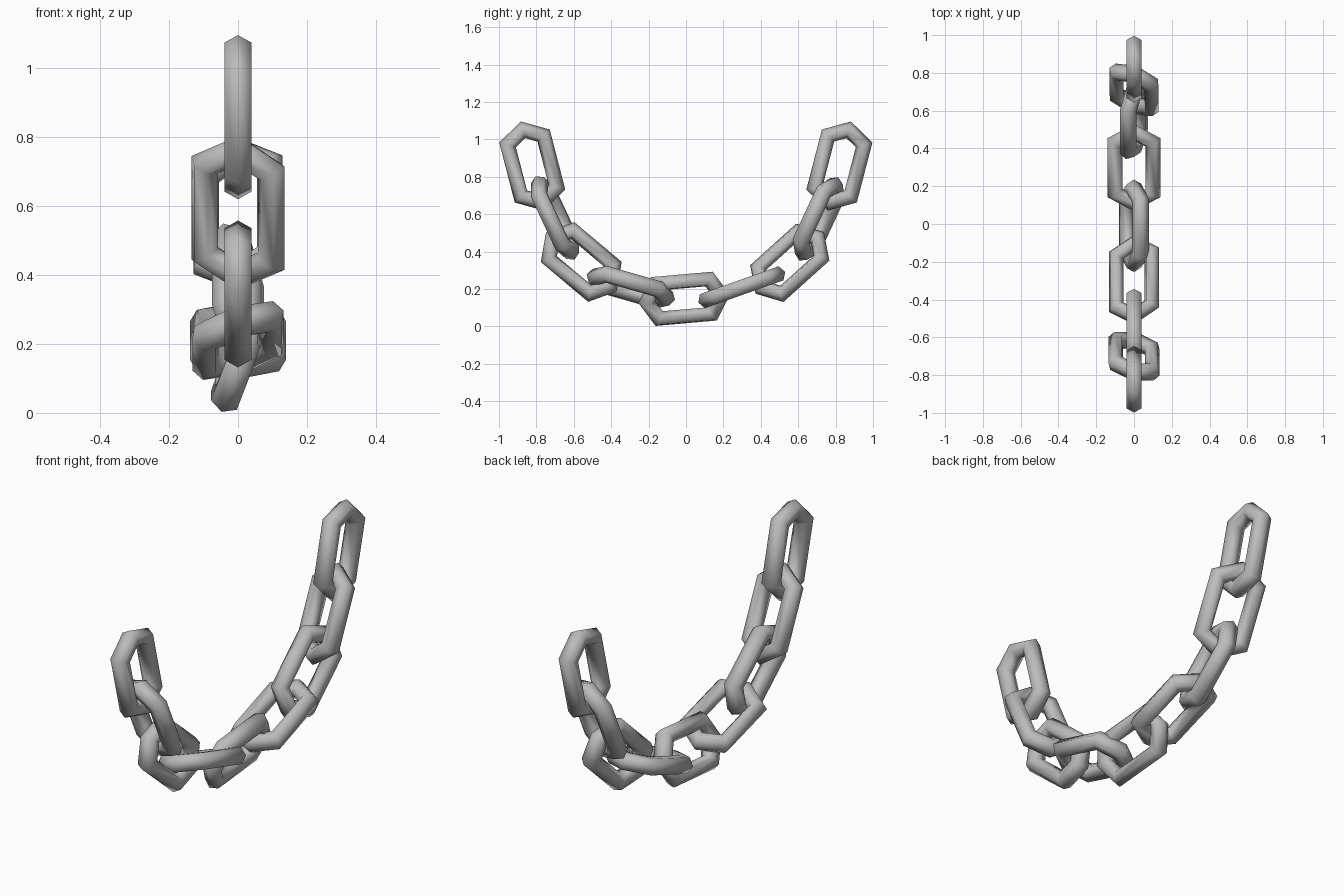
import bpy
from math import radians, sin, cos
from mathutils import Matrix, Vector

cube = bpy.data.objects.get("Cube")
if cube:
    bpy.data.objects.remove(cube, do_unlink=True)

steel = bpy.data.materials.new("grey_steel")
steel.use_nodes = True
colour = (0.5, 0.5, 0.5, 1)
steel.diffuse_color = colour
steel.node_tree.nodes["Principled BSDF"].inputs["Base Color"].default_value = colour

STRETCH = 0.085   # how far each half of the ring is pulled from the middle


def make_link(name, y, z, pitch, roll):
    """Six-sided ring stretched along its length, then pitched and rolled in the chain."""
    bpy.ops.mesh.primitive_torus_add(major_segments=6, minor_segments=6,
                                     major_radius=0.115, minor_radius=0.046)
    link = bpy.context.object
    link.name = name
    for v in link.data.vertices:
        v.co.x += STRETCH if v.co.x > 0 else -STRETCH
    a, r = radians(pitch), radians(roll)
    along = Vector((0, cos(a), sin(a)))
    across = Vector((sin(r), -sin(a) * cos(r), cos(a) * cos(r)))
    turn = Matrix((along, across, along.cross(across))).transposed().to_4x4()
    link.matrix_world = Matrix.Translation((0, y, z)) @ turn
    link.data.materials.append(steel)
    link.data.shade_smooth()
    return link


# Links from the front end, through the sag, to the back end: y, z, pitch, roll
chain = {
    "front_end_link": (-0.822, 0.858, -75.5, 0),
    "front_upper_link": (-0.70, 0.58, -65, 105),
    "front_middle_link": (-0.56, 0.345, -40, 0),
    "front_lower_link": (-0.295, 0.21, -16, 72),
    "bottom_link": (-0.01, 0.148, 5, 20),
    "back_lower_link": (0.298, 0.21, 19.5, 90),
    "back_middle_link": (0.555, 0.34, 42, -18),
    "back_upper_link": (0.71, 0.575, 65, 68),
    "back_end_link": (0.82, 0.858, 75.5, 0),
}
for name, place in chain.items():
    make_link(name, *place)
